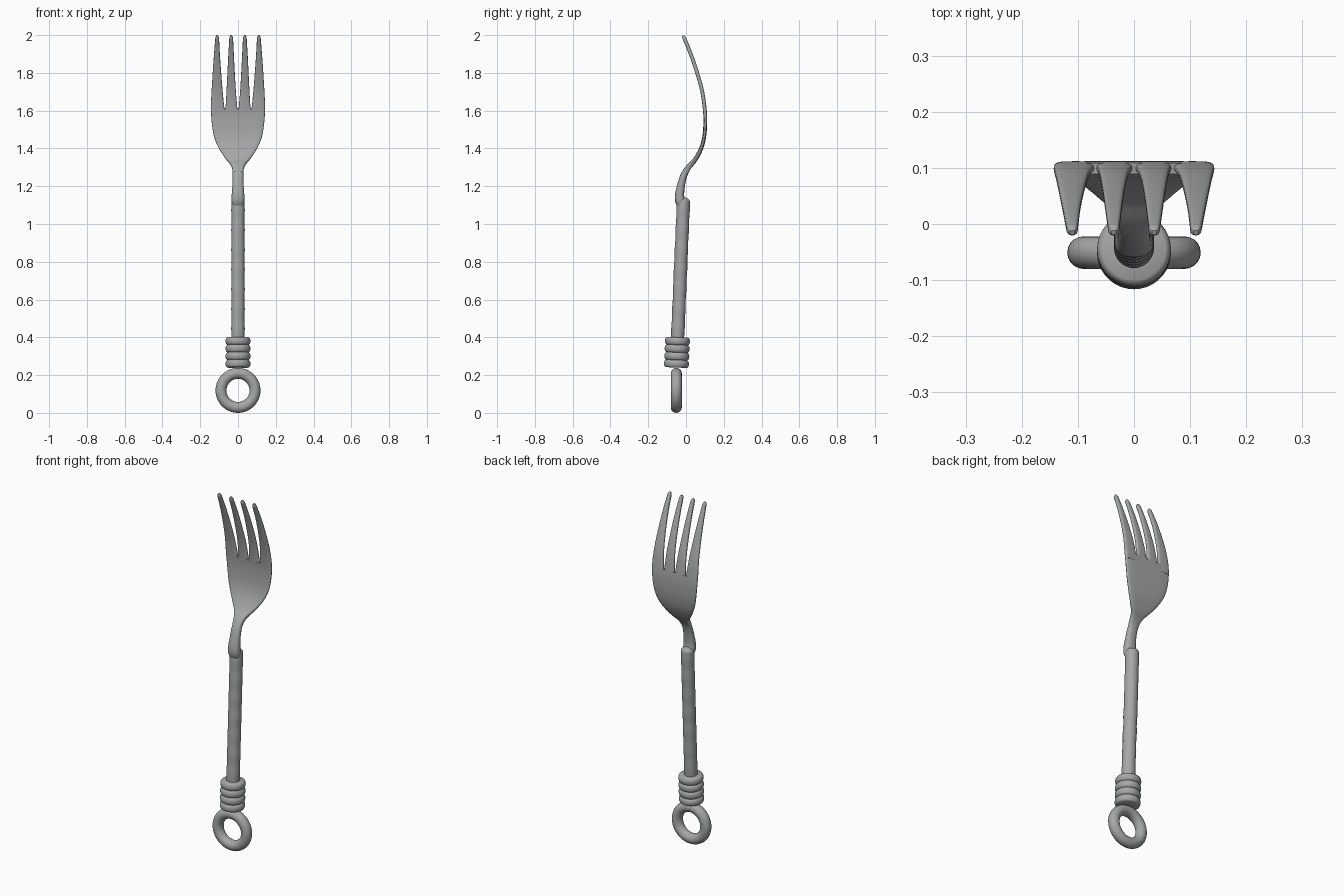
import bpy, bmesh, math
from mathutils import Vector

cube = bpy.data.objects.get("Cube")
if cube:
    bpy.data.objects.remove(cube, do_unlink=True)

metal = bpy.data.materials.new("brushed grey metal")
metal.use_nodes = True
GREY = (0.37, 0.39, 0.38, 1)
metal.diffuse_color = GREY
metal.node_tree.nodes["Principled BSDF"].inputs["Base Color"].default_value = GREY


def curve(points, z):
    """Smooth value at z through rows whose first entry is z."""
    n = len(points)
    z = min(max(z, points[0][0]), points[-1][0])
    i = 0
    while i < n - 2 and z > points[i + 1][0]:
        i += 1

    def slope(k, c):
        a, b = points[max(k - 1, 0)], points[min(k + 1, n - 1)]
        return (b[c] - a[c]) / (b[0] - a[0])

    p, q = points[i], points[i + 1]
    h = q[0] - p[0]
    t = (z - p[0]) / h
    return [(2*t**3 - 3*t**2 + 1) * p[c] + (t**3 - 2*t**2 + t) * h * slope(i, c)
            + (3*t**2 - 2*t**3) * q[c] + (t**3 - t**2) * h * slope(i + 1, c)
            for c in range(1, len(p))]


def finish(obj, angle=50):
    obj.data.materials.append(metal)
    bpy.ops.object.select_all(action='DESELECT')
    obj.select_set(True)
    bpy.context.view_layer.objects.active = obj
    bpy.ops.object.shade_smooth_by_angle(angle=math.radians(angle))


def loft(name, spine, section, z0, z1, steps, sides=24, power=1.0):
    """Sweep a rounded section (centre x, half width, half depth) up the spine."""
    bm = bmesh.new()
    rings = []
    for s in range(steps + 1):
        z = z0 + (z1 - z0) * s / steps
        y = curve(spine, z)[0]
        d = 0.004
        lo, hi = max(z - d, spine[0][0]), min(z + d, spine[-1][0])
        dy = (curve(spine, hi)[0] - curve(spine, lo)[0]) / (hi - lo)
        normal = Vector((0, 1, -dy)).normalized()
        x, w, t = section(z)
        ring = []
        for k in range(sides):
            a = math.tau * k / sides
            c, v = math.cos(a), math.sin(a)
            c = math.copysign(abs(c) ** power, c)
            v = math.copysign(abs(v) ** power, v)
            ring.append(bm.verts.new(Vector((x + w * c, y, z)) + normal * t * v))
        rings.append(ring)
    for a, b in zip(rings, rings[1:]):
        for k in range(sides):
            j = (k + 1) % sides
            bm.faces.new((a[k], a[j], b[j], b[k]))
    bm.faces.new(rings[0][::-1])
    bm.faces.new(rings[-1])
    bmesh.ops.recalc_face_normals(bm, faces=bm.faces)
    mesh = bpy.data.meshes.new(name)
    bm.to_mesh(mesh)
    bm.free()
    obj = bpy.data.objects.new(name, mesh)
    bpy.context.collection.objects.link(obj)
    finish(obj)


# Hanging ring
bpy.ops.mesh.primitive_torus_add(major_radius=0.09, minor_radius=0.029,
                                 major_segments=48, minor_segments=20,
                                 location=(0, -0.051, 0.119),
                                 rotation=(math.pi / 2, 0, 0))
ring = bpy.context.object
ring.name = "hanging_ring"
finish(ring)

# Handle and coiled collar share a slightly leaning axis
handle_axis = [(0.2, -0.053), (1.2, -0.010)]


def handle_section(z):
    r = 0.035 + 0.0008 * math.sin(z * 60)
    end = max(0, (z - 1.12) / 0.02)
    r *= math.sqrt(max(0.1, 1 - end * end))
    return 0, r, r


def collar_section(z):
    u = (z - 0.24) / 0.16
    r = 0.056 + 0.010 * math.sqrt(abs(math.sin(4 * math.pi * u)))
    return 0, r, r


loft("handle", handle_axis, handle_section, 0.3, 1.14, 120)
loft("coiled_collar", handle_axis, collar_section, 0.24, 0.40, 48, sides=36)

# Curved spine of neck, head and tines
spine = [(1.09, -0.022), (1.14, -0.034), (1.2, -0.027), (1.26, -0.01), (1.3, 0.013),
         (1.34, 0.048), (1.4, 0.08), (1.46, 0.096), (1.53, 0.102), (1.6, 0.100),
         (1.7, 0.086), (1.8, 0.059), (1.9, 0.025), (2.0, -0.016)]

neck = [(1.09, 0.026, 0.020), (1.12, 0.034, 0.026), (1.16, 0.033, 0.024),
        (1.2, 0.030, 0.021), (1.26, 0.028, 0.018), (1.33, 0.030, 0.012)]
loft("neck", spine, lambda z: [0] + curve(neck, z), 1.09, 1.33, 40, power=0.85)

head = [(1.27, 0.026, 0.016), (1.31, 0.036, 0.014), (1.35, 0.068, 0.012),
        (1.4, 0.101, 0.011), (1.45, 0.123, 0.010), (1.5, 0.134, 0.010),
        (1.56, 0.141, 0.010), (1.61, 0.143, 0.010)]
loft("fork_head", spine, lambda z: [0] + curve(head, z), 1.27, 1.61, 60,
     sides=32, power=0.5)

# Four tapering tines: inner edge and outer edge by height
outer = [(1.57, 0.066, 0.142), (1.63, 0.074, 0.143), (1.7, 0.081, 0.140),
         (1.8, 0.089, 0.134), (1.9, 0.096, 0.127), (2.0, 0.101, 0.119)]
inner = [(1.57, 0.000, 0.070), (1.63, 0.005, 0.065), (1.7, 0.011, 0.061),
         (1.8, 0.017, 0.056), (1.9, 0.022, 0.051), (2.0, 0.027, 0.045)]


def tine_section(edges, side):
    def section(z):
        a, b = curve(edges, z)
        tip = max(0, (z - 1.98) / 0.02)
        f = math.sqrt(max(0.08, 1 - tip * tip))
        return side * (a + b) / 2, f * (b - a) / 2, f * 0.010
    return section


for side, label in ((1, "left"), (-1, "right")):
    loft(label + "_outer_tine", spine, tine_section(outer, side), 1.57, 1.998, 86, power=0.6)
    loft(label + "_inner_tine", spine, tine_section(inner, side), 1.57, 1.998, 86, power=0.6)
